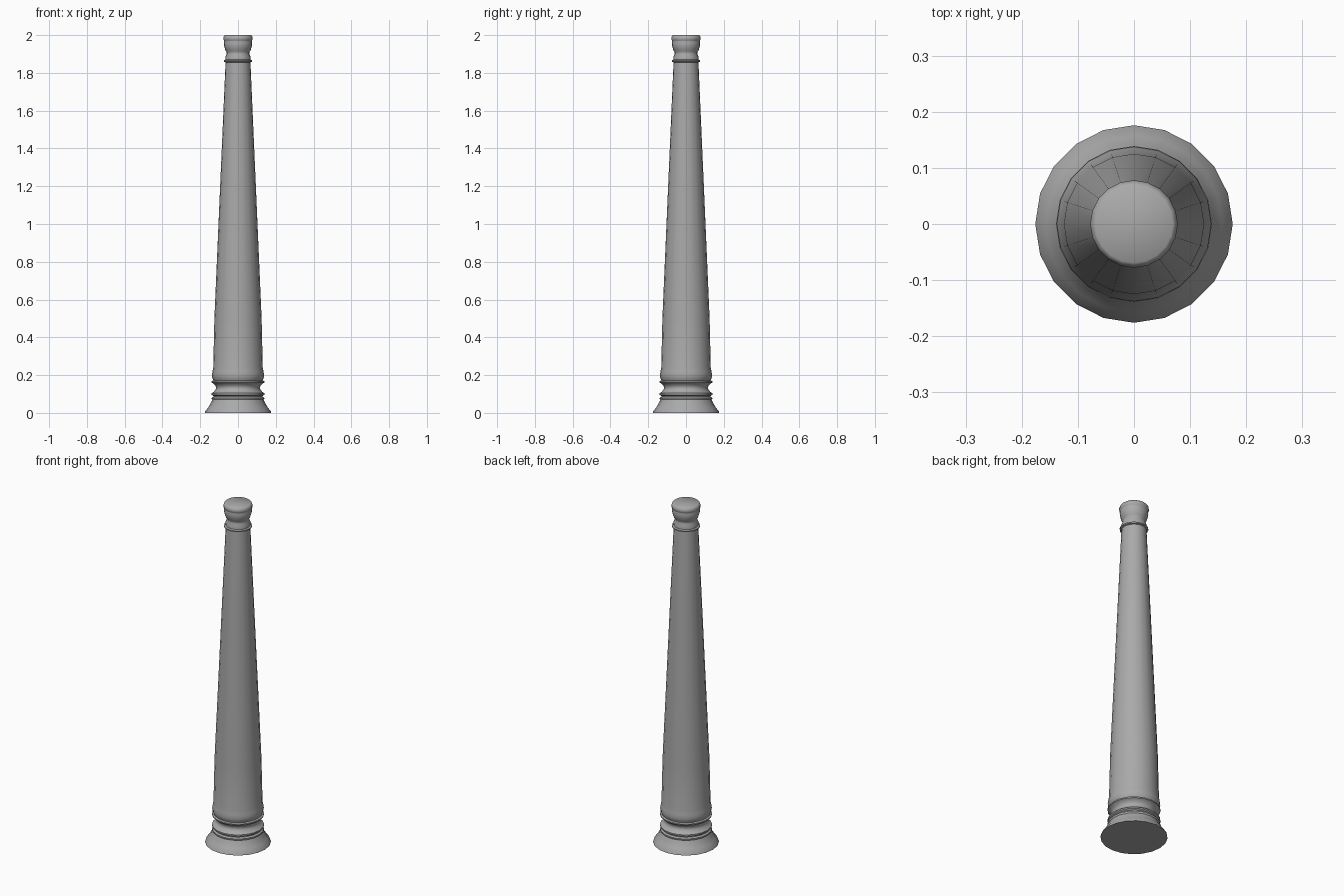
import bpy
import bmesh
from math import cos, sin, tau, radians

SIDES = 20

cube = bpy.data.objects.get("Cube")
if cube:
    bpy.data.objects.remove(cube, do_unlink=True)

stone = bpy.data.materials.new("grey_stone")
stone.use_nodes = True
grey = (0.4, 0.4, 0.4, 1)
stone.diffuse_color = grey
stone.node_tree.nodes["Principled BSDF"].inputs["Base Color"].default_value = grey


def lathe(name, profile, cap_bottom=False, cap_top=False):
    """Turn a (radius, height) profile around the z axis."""
    bm = bmesh.new()
    rings = [[bm.verts.new((r * cos(tau * i / SIDES), r * sin(tau * i / SIDES), z))
              for i in range(SIDES)] for r, z in profile]
    for low, high in zip(rings, rings[1:]):
        for i in range(SIDES):
            j = (i + 1) % SIDES
            bm.faces.new((low[i], low[j], high[j], high[i]))
    if cap_bottom:
        bm.faces.new(rings[0][::-1])
    if cap_top:
        bm.faces.new(rings[-1])
    mesh = bpy.data.meshes.new(name)
    bm.to_mesh(mesh)
    bm.free()
    mesh.materials.append(stone)
    obj = bpy.data.objects.new(name, mesh)
    bpy.context.collection.objects.link(obj)
    bpy.ops.object.select_all(action="DESELECT")
    obj.select_set(True)
    bpy.context.view_layer.objects.active = obj
    bpy.ops.object.shade_smooth_by_angle(angle=radians(40))
    return obj


# Flared foot
lathe("flared_foot", [(.176, 0), (.174, .008), (.157, .03), (.145, .05), (.136, .07)],
      cap_bottom=True)

# Double ring, waist and upper ring of the base
lathe("base_moulding", [(.136, .07), (.139, .074), (.139, .08), (.130, .086),
                        (.130, .09), (.139, .096), (.139, .104), (.130, .11),
                        (.119, .122), (.116, .132), (.119, .144), (.130, .156),
                        (.139, .161), (.139, .168), (.130, .172)])

# Tapered shaft with a rounded lower swell
lathe("shaft", [(.130, .172), (.136, .185), (.138, .2), (.135, .22), (.131, .24),
                (.125, .5), (.066, 1.856)])

# Collar, neck and rounded head
lathe("head", [(.066, 1.856), (.075, 1.859), (.075, 1.866), (.067, 1.87),
               (.067, 1.885), (.060, 1.9), (.060, 1.91), (.067, 1.92),
               (.073, 1.94), (.075, 1.955), (.073, 1.966), (.073, 1.97),
               (.078, 1.976), (.078, 1.986), (.074, 1.996), (.069, 2)],
      cap_top=True)
